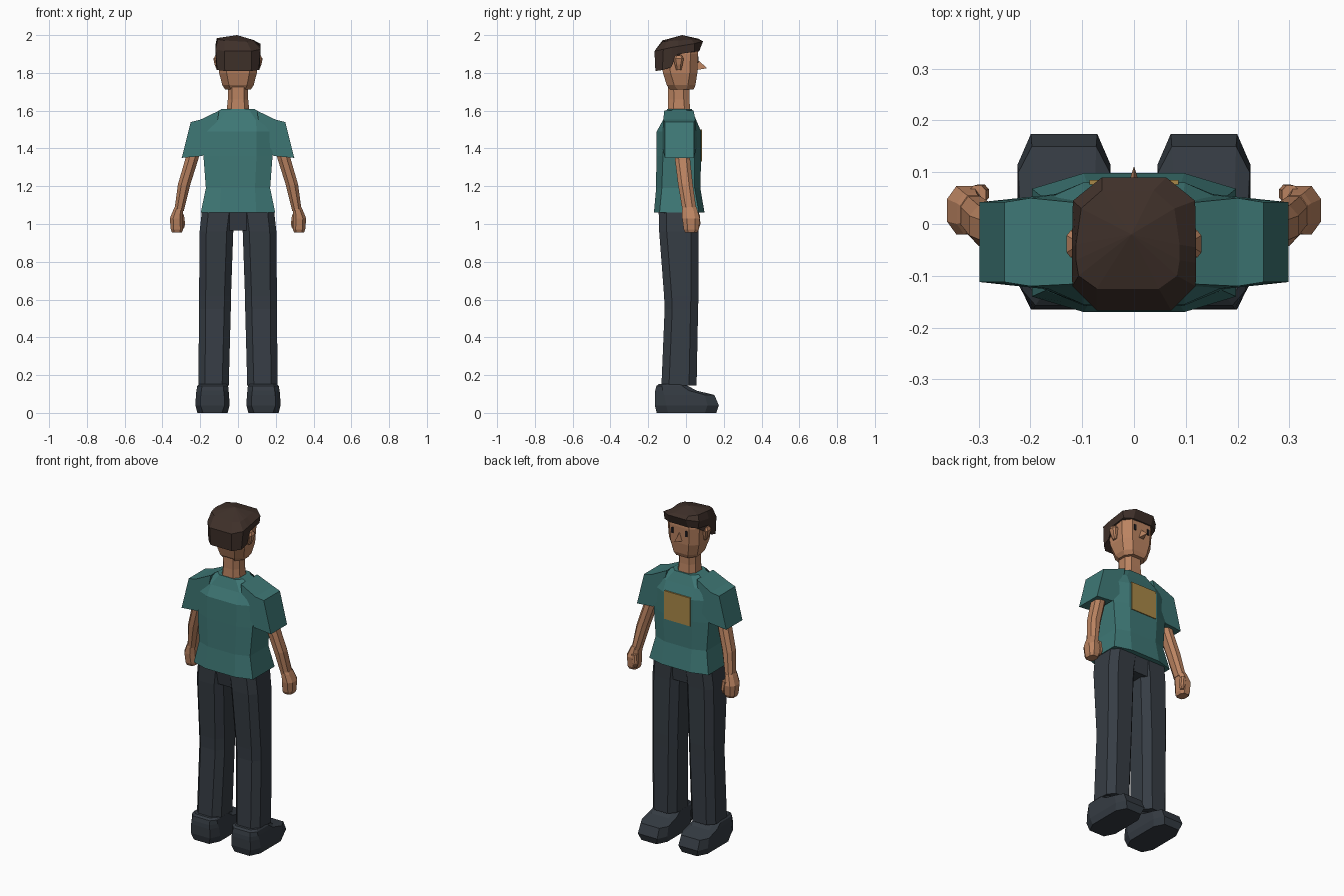
import bpy, bmesh

def material(name, rgb):
    m = bpy.data.materials.new(name)
    m.diffuse_color = (*rgb, 1)
    return m

SKIN = material("skin", (0.50, 0.23, 0.12))
HAIR = material("dark brown hair", (0.050, 0.030, 0.023))
SHIRT = material("teal cloth", (0.048, 0.185, 0.178))
TROUSER = material("slate cloth", (0.037, 0.046, 0.058))
SHOE = material("slate leather", (0.035, 0.044, 0.055))
PATCH = material("ochre print", (0.40, 0.25, 0.065))
EYE = material("black eye", (0.015, 0.013, 0.015))

def skin_rings(name, rings, mat, side=1, apex=None):
    """Bridge equal-length point rings, close both ends, flat shaded."""
    bm = bmesh.new()
    loops = [[bm.verts.new((side * x, y, z)) for x, y, z in r] for r in rings]
    for a, b in zip(loops, loops[1:]):
        for i in range(len(a)):
            j = (i + 1) % len(a)
            bm.faces.new((a[i], a[j], b[j], b[i]))
    bm.faces.new(loops[0])
    if apex:
        tip = bm.verts.new(apex)
        top = loops[-1]
        for i in range(len(top)):
            bm.faces.new((top[i], top[(i + 1) % len(top)], tip))
    else:
        bm.faces.new(loops[-1])
    bmesh.ops.recalc_face_normals(bm, faces=bm.faces)
    me = bpy.data.meshes.new(name)
    bm.to_mesh(me)
    bm.free()
    me.materials.append(mat)
    ob = bpy.data.objects.new(name, me)
    bpy.context.collection.objects.link(ob)
    return ob

def octagon(z, x0, x1, y0, y1, cx, cy):
    return [(x0 + cx, y0, z), (x1 - cx, y0, z), (x1, y0 + cy, z), (x1, y1 - cy, z),
            (x1 - cx, y1, z), (x0 + cx, y1, z), (x0, y1 - cy, z), (x0, y0 + cy, z)]

def loft(name, specs, mat, side=1):
    return skin_rings(name, [octagon(*s) for s in specs], mat, side)

def plate(name, x0, x1, y0, y1, z0, z1, mat):
    rect = lambda z: [(x0, y0, z), (x1, y0, z), (x1, y1, z), (x0, y1, z)]
    return skin_rings(name, [rect(z0), rect(z1)], mat)

for side, tag in ((1, "right"), (-1, "left")):
    # Shoes
    loft(tag + "_shoe", [
        (0.0, .055, .215, -.155, .160, .030, .06),
        (.04, .045, .225, -.165, .174, .026, .06),
        (.095, .047, .223, -.165, .150, .026, .05),
        (.118, .050, .220, -.163, .055, .026, .04),
        (.142, .052, .216, -.157, .012, .026, .03),
        (.152, .060, .208, -.145, -.005, .026, .03)], SHOE, side)
    # Trouser legs
    loft(tag + "_trouser_leg", [
        (.145, .049, .210, -.130, .056, .035, .04),
        (.55, .038, .206, -.113, .064, .035, .04),
        (.62, .037, .206, -.116, .066, .035, .04),
        (.96, .025, .203, -.142, .067, .035, .04),
        (1.08, .010, .190, -.145, .070, .035, .04)], TROUSER, side)
    # Sleeves: a profile in x and z, with its own depth at each corner
    prof = [(.10, 1.60, -.115, .04), (.20, 1.552, -.120, .050), (.25, 1.54, -.112, .042),
            (.298, 1.35, -.112, .042), (.19, 1.36, -.112, .042), (.13, 1.42, -.130, .06)]
    skin_rings(tag + "_sleeve", [[(x, y0, z) for x, z, y0, y1 in prof],
                                 [(x, y1, z) for x, z, y0, y1 in prof]], SHIRT, side)
    # Arms
    loft(tag + "_arm", [
        (1.42, .190, .265, -.065, .018, .02, .02),
        (1.34, .211, .280, -.058, .022, .02, .02),
        (1.21, .252, .318, -.042, .036, .018, .02),
        (1.07, .287, .337, -.018, .056, .014, .02)], SKIN, side)
    # Hands and thumbs
    loft(tag + "_hand", [
        (.955, .297, .350, -.004, .060, .012, .015),
        (.972, .290, .356, -.012, .068, .015, .02),
        (1.03, .290, .361, -.020, .073, .018, .025),
        (1.075, .290, .342, -.020, .060, .014, .02),
        (1.09, .287, .335, -.018, .055, .014, .02)], SKIN, side)
    loft(tag + "_thumb", [
        (.975, .286, .304, .045, .068, .005, .006),
        (1.0, .280, .310, .042, .076, .008, .009),
        (1.05, .286, .318, .035, .074, .008, .009)], SKIN, side)
    # Ears
    loft(tag + "_ear", [
        (1.815, .090, .112, -.052, -.025, .006, .006),
        (1.845, .090, .124, -.060, -.018, .008, .010),
        (1.875, .090, .130, -.065, -.012, .008, .010),
        (1.893, .090, .120, -.055, -.022, .006, .006)], SKIN, side)
    # Eyes
    x = side * .046
    plate(tag + "_eye", x - .007, x + .007, .059, .067, 1.852, 1.886, EYE)

# Hips
loft("trouser_hips", [
    (.965, -.18, .18, -.125, .055, .05, .03),
    (1.08, -.188, .188, -.147, .070, .06, .03)], TROUSER)

# Shirt body
loft("shirt_body", [
    (1.06, -.197, .197, -.170, .098, .10, .03),
    (1.19, -.170, .170, -.158, .076, .08, .03),
    (1.36, -.183, .183, -.157, .080, .085, .035),
    (1.49, -.188, .188, -.155, .080, .09, .04),
    (1.55, -.185, .185, -.122, .054, .09, .03),
    (1.61, -.085, .085, -.100, .030, .03, .03)], SHIRT)

# Chest print
plate("chest_print", -.086, .086, .076, .0845, 1.33, 1.50, PATCH)

# Neck and head
loft("neck", [
    (1.58, -.062, .062, -.098, .024, .025, .03),
    (1.66, -.054, .054, -.094, .018, .022, .03),
    (1.76, -.054, .054, -.096, .018, .022, .03)], SKIN)
loft("head", [
    (1.712, -.068, .068, -.085, .040, .03, .04),
    (1.735, -.083, .083, -.102, .050, .035, .04),
    (1.80, -.100, .100, -.122, .060, .04, .04),
    (1.90, -.106, .106, -.135, .064, .04, .04),
    (1.955, -.095, .095, -.125, .060, .04, .04)], SKIN)

# Nose
skin_rings("nose", [[(-.018, .055, 1.815), (.018, .055, 1.815), (0, .055, 1.875)]],
           SKIN, apex=(0, .112, 1.825))

# Hair: low at the nape, stepped over the ears, with a raised fringe
def both_sides(half):
    return half + [(-x, y, z) for x, y, z in reversed(half)]

rim = both_sides([(.070, -.162, 1.81), (.110, -.125, 1.815), (.115, -.078, 1.83),
                  (.115, -.048, 1.898), (.112, .045, 1.912), (.062, .070, 1.915)])
mid = both_sides([(.072, -.167, 1.915), (.119, -.120, 1.925), (.120, -.075, 1.935),
                  (.120, -.045, 1.940), (.118, .045, 1.955), (.062, .090, 1.967)])
crown = both_sides([(.060, -.125, 1.968), (.095, -.100, 1.972), (.100, -.070, 1.976),
                    (.100, -.040, 1.978), (.090, .030, 1.980), (.050, .065, 1.978)])
crown = [(x - .012, y, z - .06 * x) for x, y, z in crown]
skin_rings("hair", [rim, mid, crown], HAIR, apex=(-.005, -.02, 2.0))
